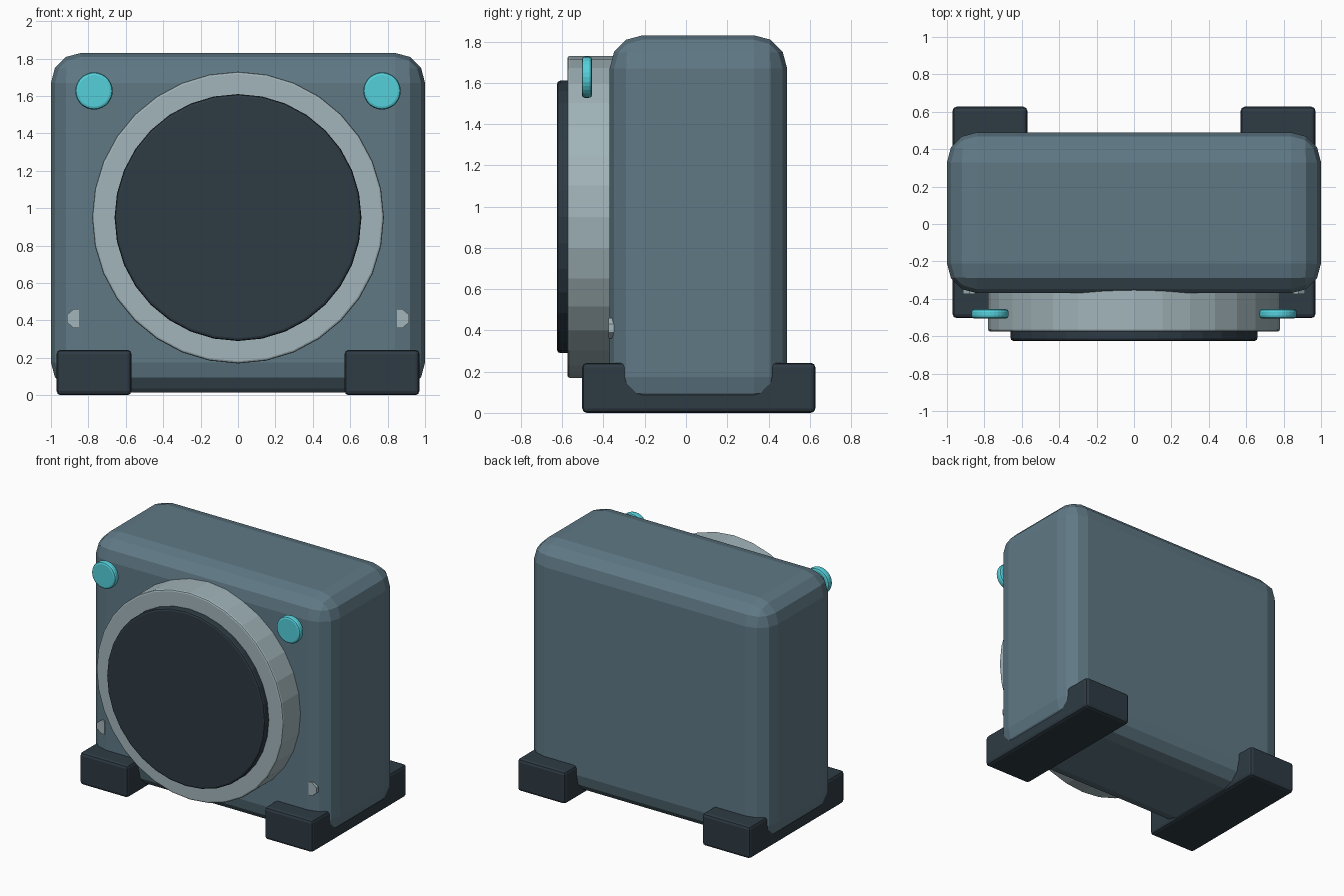
import bpy, bmesh, math
from mathutils import Matrix, Vector

if "Cube" in bpy.data.objects:
    bpy.data.objects.remove(bpy.data.objects["Cube"])


def material(name, rgb):
    m = bpy.data.materials.new(name)
    m.diffuse_color = (*rgb, 1)
    m.use_nodes = True
    m.node_tree.nodes["Principled BSDF"].inputs["Base Color"].default_value = m.diffuse_color
    return m


BODY = material("slate", (0.115, 0.19, 0.235))
DARK = material("charcoal", (0.027, 0.043, 0.057))
PALE = material("pale_grey", (0.36, 0.46, 0.49))
CYAN = material("cyan", (0.09, 0.63, 0.71))


def finish(bm, name, mat, bevel=0, segments=1):
    me = bpy.data.meshes.new(name)
    bmesh.ops.recalc_face_normals(bm, faces=bm.faces)
    bm.to_mesh(me)
    bm.free()
    ob = bpy.data.objects.new(name, me)
    bpy.context.collection.objects.link(ob)
    me.materials.append(mat)
    if bevel:
        mod = ob.modifiers.new("bevel", 'BEVEL')
        mod.width, mod.segments = bevel, segments
        mod.limit_method = 'ANGLE'
        mod.angle_limit = math.radians(40)
    return ob


def box(name, lo, hi, mat, bevel, segments):
    lo, hi = Vector(lo), Vector(hi)
    bm = bmesh.new()
    bmesh.ops.create_cube(bm, size=1, matrix=Matrix.Translation((lo + hi) / 2)
                          @ Matrix.Diagonal((*(hi - lo), 1)))
    return finish(bm, name, mat, bevel, segments)


def prism(name, points, y0, y1, mat, bevel, segments=2):
    """Extrude an (x, z) outline from y0 (front) to y1 (back)."""
    bm = bmesh.new()
    f = bm.faces.new([bm.verts.new((x, y0, z)) for x, z in points])
    r = bmesh.ops.extrude_face_region(bm, geom=[f], use_keep_orig=True)
    bmesh.ops.translate(bm, vec=(0, y1 - y0, 0),
                        verts=[v for v in r["geom"] if isinstance(v, bmesh.types.BMVert)])
    return finish(bm, name, mat, bevel, segments)


def circle(cx, cz, r, n):
    return [(cx + r * math.cos(2 * math.pi * i / n),
             cz + r * math.sin(2 * math.pi * i / n)) for i in range(n)]


# Rounded case
box("case", (-1, -0.37, 0.015), (1, 0.49, 1.83), BODY, 0.16, 3)

# Round front: pale rim and dark face
prism("front_rim", circle(0, 0.95, 0.78, 32), -0.575, -0.28, PALE, 0.012)
prism("front_disc", circle(0, 0.95, 0.66, 32), -0.625, -0.54, DARK, 0.015)

# Mirrored parts: feet running front to back, knobs and small studs
for side, s in (("left", -1), ("right", 1)):
    x0, x1 = sorted((s * 0.57, s * 0.97))
    box("foot_" + side, (x0, -0.503, 0), (x1, 0.627, 0.243), DARK, 0.022, 2)
    prism("knob_" + side, circle(s * 0.77, 1.627, 0.1, 28), -0.505, -0.455, CYAN, 0.015)
    stud = [(0.85, 0.36), (0.88, 0.36), (0.915, 0.39),
            (0.915, 0.43), (0.88, 0.46), (0.85, 0.46)]
    prism("stud_" + side, [(s * x, z) for x, z in stud], -0.375, -0.3, PALE, 0)
